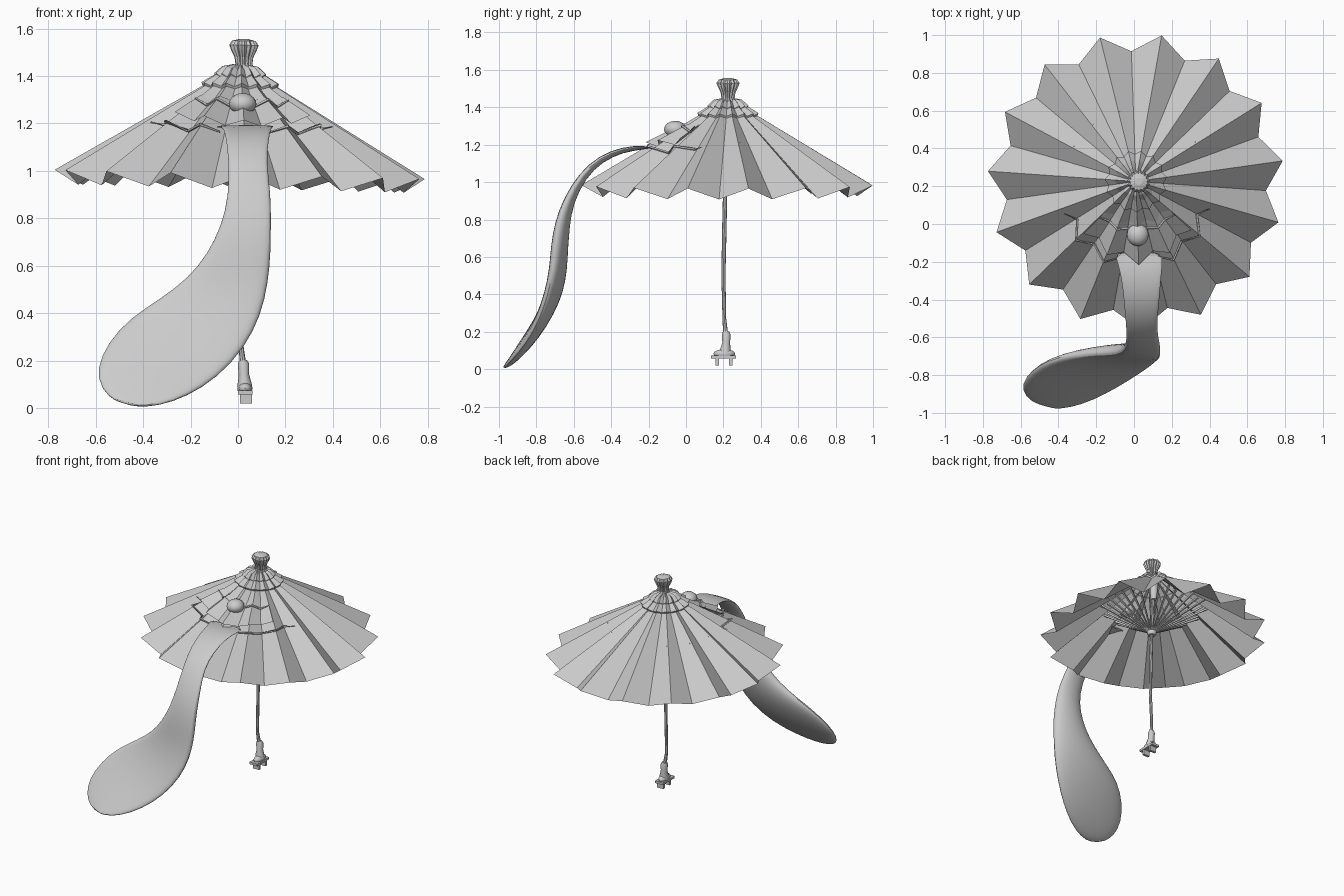
import bpy, bmesh, math
from mathutils import Vector

cube = bpy.data.objects.get("Cube")
if cube:
    bpy.data.objects.remove(cube)

CX, CY, APEX, PLEATS = 0.01, 0.225, 1.45, 15
STEP = math.pi / PLEATS
FIRST = math.radians(80)

grey = bpy.data.materials.new("plain_grey")
grey.use_nodes = True
COLOUR = (0.6, 0.6, 0.6, 1)
grey.diffuse_color = COLOUR
grey.node_tree.nodes["Principled BSDF"].inputs["Base Color"].default_value = COLOUR


def finish(name, bm, smooth=None):
    bmesh.ops.recalc_face_normals(bm, faces=bm.faces)
    mesh = bpy.data.meshes.new(name)
    bm.to_mesh(mesh)
    bm.free()
    obj = bpy.data.objects.new(name, mesh)
    bpy.context.collection.objects.link(obj)
    mesh.materials.append(grey)
    if smooth:
        bpy.ops.object.select_all(action='DESELECT')
        obj.select_set(True)
        bpy.context.view_layer.objects.active = obj
        bpy.ops.object.shade_smooth_by_angle(angle=math.radians(smooth))
    return obj


def skin(name, rings, closed=True, caps=False, smooth=None):
    """Join successive rings of points with quads."""
    bm = bmesh.new()
    rows = [[bm.verts.new(p) for p in ring] for ring in rings]
    n = len(rows[0])
    for a, b in zip(rows, rows[1:]):
        for i in range(n if closed else n - 1):
            j = (i + 1) % n
            bm.faces.new((a[i], a[j], b[j], b[i]))
    if caps:
        bm.faces.new(rows[0])
        bm.faces.new(rows[-1])
    return finish(name, bm, smooth)


def box(name, centre, size):
    bm = bmesh.new()
    bmesh.ops.create_cube(bm, size=1)
    for v in bm.verts:
        v.co = Vector(centre) + v.co * Vector(size)
    return finish(name, bm)


def tube(name, points, radii, sides=8):
    """Tube along a path, with a radius at each point."""
    pts = [Vector(p) for p in points]
    rings = []
    for i, p in enumerate(pts):
        d = (pts[min(i + 1, len(pts) - 1)] - pts[max(i - 1, 0)]).normalized()
        u = d.orthogonal().normalized() if abs(d.z) < 0.7 else Vector((1, 0, 0))
        u = (u - d * u.dot(d)).normalized()
        w = d.cross(u)
        turn = [2 * math.pi * k / sides for k in range(sides)]
        rings.append([p + (u * math.cos(t) + w * math.sin(t)) * radii[i] for t in turn])
    return skin(name, rings, caps=True, smooth=40)


def pleat_ring(ridge, valley):
    """Zigzag ring: ridge and valley are (radius, height)."""
    ring = []
    for k in range(2 * PLEATS):
        r, z = valley if k % 2 else ridge
        a = FIRST + k * STEP
        x = CX + r * math.cos(a)
        ring.append(Vector((x, CY + r * math.sin(a), z - 0.025 * x)))
    return ring


RIM = pleat_ring((0.785, 0.985), (0.69, 0.925))
TOP = Vector((CX, CY, APEX))


def on_canopy(degrees, t, lift=0.0):
    """Point on the pleated surface, t running from the top to the rim."""
    k = (math.radians(degrees) - FIRST) / STEP
    i = math.floor(k)
    n = len(RIM)
    edge = RIM[i % n].lerp(RIM[(i + 1) % n], k - i)
    return TOP.lerp(edge, t) + Vector((0, -lift / 2, lift))


# Pleated canopy
skin("canopy", [[TOP.lerp(p, t) for p in RIM] for t in (0.04, 0.35, 0.7, 1)])

# Two frilled collars under the knob
for name, r, z in (("lower_collar", 0.165, 1.37), ("upper_collar", 0.11, 1.41)):
    skin(name, [pleat_ring((0.03, 1.45), (0.03, 1.44)),
                pleat_ring((r * 0.7, z + 0.03), (r * 0.65, z + 0.015)),
                pleat_ring((r, z), (r * 0.88, z - 0.015)),
                pleat_ring((r * 0.95, z - 0.02), (r * 0.82, z - 0.03))])

# Fluted knob
profile = [(0.055, 1.42), (0.036, 1.45), (0.04, 1.48), (0.055, 1.51),
           (0.062, 1.53), (0.05, 1.548), (0.02, 1.556)]
skin("knob", [[p + Vector((0.015, 0, 0)) for p in pleat_ring((r, z), (r * 0.85, z))]
              for r, z in profile], caps=True)

# Upper lip flap, lifting off the pleats toward its edge
angles = [-136 + 4 * i for i in range(25)]
rows = []
for j in range(5):
    f = j / 4
    rows.append([on_canopy(a, 0.3 + f * (0.25 - 0.06 * abs(a + 88) / 48), 0.004 + 0.016 * f)
                 for a in angles])
skin("upper_lip", rows, closed=False)

# Mouth and eyelid creases
def crease(name, stops):
    pts = [on_canopy(a, t, 0.012) for a, t in stops]
    tube(name, pts, [0.004] + [0.007] * (len(pts) - 2) + [0.003], 5)

for side, label in ((-1, "right"), (1, "left")):
    crease(label + "_mouth_crease",
           [(-88 + side * d, t) for d, t in
            ((14, 0.58), (24, 0.58), (36, 0.57), (48, 0.56), (60, 0.53), (68, 0.55))])
crease("eyelid_crease", [(-88 + 12 * i, 0.34 + 0.02 * (i % 2)) for i in range(-4, 5)])

# Domed eye
bm = bmesh.new()
bmesh.ops.create_uvsphere(bm, u_segments=16, v_segments=10, radius=1)
eye_at = on_canopy(-88, 0.36)
for v in bm.verts:
    v.co = eye_at + v.co * Vector((0.058, 0.06, 0.045))
finish("eye", bm, 50)

# Tongue: left edge, right edge and thickness of each section
sections = [
    ((-.12, -.14, 1.18), (.16, -.14, 1.18), .01),
    ((-.08, -.22, 1.19), (.15, -.22, 1.19), .015),
    ((-.06, -.34, 1.18), (.14, -.34, 1.18), .02),
    ((-.05, -.46, 1.13), (.13, -.46, 1.13), .025),
    ((-.04, -.56, 1.04), (.12, -.56, 1.04), .03),
    ((-.04, -.64, .9), (.14, -.64, .9), .04),
    ((-.07, -.67, .77), (.14, -.68, .78), .055),
    ((-.13, -.68, .65), (.14, -.70, .66), .06),
    ((-.21, -.68, .55), (.13, -.71, .53), .06),
    ((-.33, -.69, .46), (.1, -.74, .39), .06),
    ((-.46, -.72, .38), (.03, -.79, .25), .055),
    ((-.55, -.78, .28), (-.08, -.86, .13), .05),
    ((-.6, -.85, .17), (-.21, -.93, .05), .04),
    ((-.58, -.91, .08), (-.33, -.97, .01), .025),
    ((-.52, -.95, .03), (-.43, -.98, .006), .01)]
mids = [(Vector(a) + Vector(b)) / 2 for a, b, _ in sections]
rings = []
for i, (a, b, thick) in enumerate(sections):
    a, b = Vector(a), Vector(b)
    along = mids[min(i + 1, len(mids) - 1)] - mids[max(i - 1, 0)]
    front = along.cross(b - a).normalized()
    if front.y > 0 or (i < 3 and front.z < 0):
        front = -front
    ring = []
    for k in range(20):
        t = 2 * math.pi * k / 20
        s = math.sin(t)
        depth = 0.5 * abs(s) ** 0.5 if s > 0 else -abs(s)
        ring.append(mids[i] + (b - a) / 2 * math.cos(t) + front * depth * thick)
    rings.append(ring)
tongue = skin("tongue", rings, caps=True, smooth=50)
sub = tongue.modifiers.new("rounding", 'SUBSURF')
sub.levels = sub.render_levels = 1

# Thin leg serving as the pole
tube("leg", [(0.025, 0.215, 0.15), (0.012, 0.205, 0.27), (0.02, 0.2, 0.5),
             (0.02, 0.205, 0.75), (0.015, 0.21, 1), (CX, CY, 1.44)],
     [0.015, 0.01, 0.011, 0.012, 0.011, 0.011])
tube("sliding_ring", [(0.015, 0.21, z) for z in (0.97, 0.99, 1.03)], [0.025, 0.035, 0.025], 12)
tube("top_hub", [(CX, CY, z) for z in (1.25, 1.3, 1.4)], [0.02, 0.03, 0.03], 12)

# Fan of struts beneath the canopy
for k in range(2 * PLEATS):
    a = 80 + 12 * k
    end = on_canopy(a, 0.48, -0.012)
    out = Vector((math.cos(math.radians(a)), math.sin(math.radians(a)), 0))
    start = Vector((0.015, 0.21, 1)) + out * 0.025
    tube("strut", [start, end], [0.005, 0.009], 4)

# Foot in a raised wooden sandal
tube("ankle", [(0.02, 0.215, 0.2), (0.023, 0.215, 0.185), (0.025, 0.215, 0.14),
               (0.028, 0.21, 0.1), (0.03, 0.21, 0.075)],
     [0.018, 0.024, 0.022, 0.03, 0.032], 10)
bm = bmesh.new()
bmesh.ops.create_uvsphere(bm, u_segments=12, v_segments=8, radius=1)
for v in bm.verts:
    v.co = Vector((0.03, 0.205, 0.082)) + v.co * Vector((0.03, 0.058, 0.025))
finish("foot", bm, 50)
box("sandal_sole", (0.03, 0.2, 0.066), (0.062, 0.135, 0.016))
for label, y in (("front", 0.168), ("back", 0.24)):
    box(label + "_sandal_tooth", (0.033, y, 0.04), (0.05, 0.018, 0.04))
